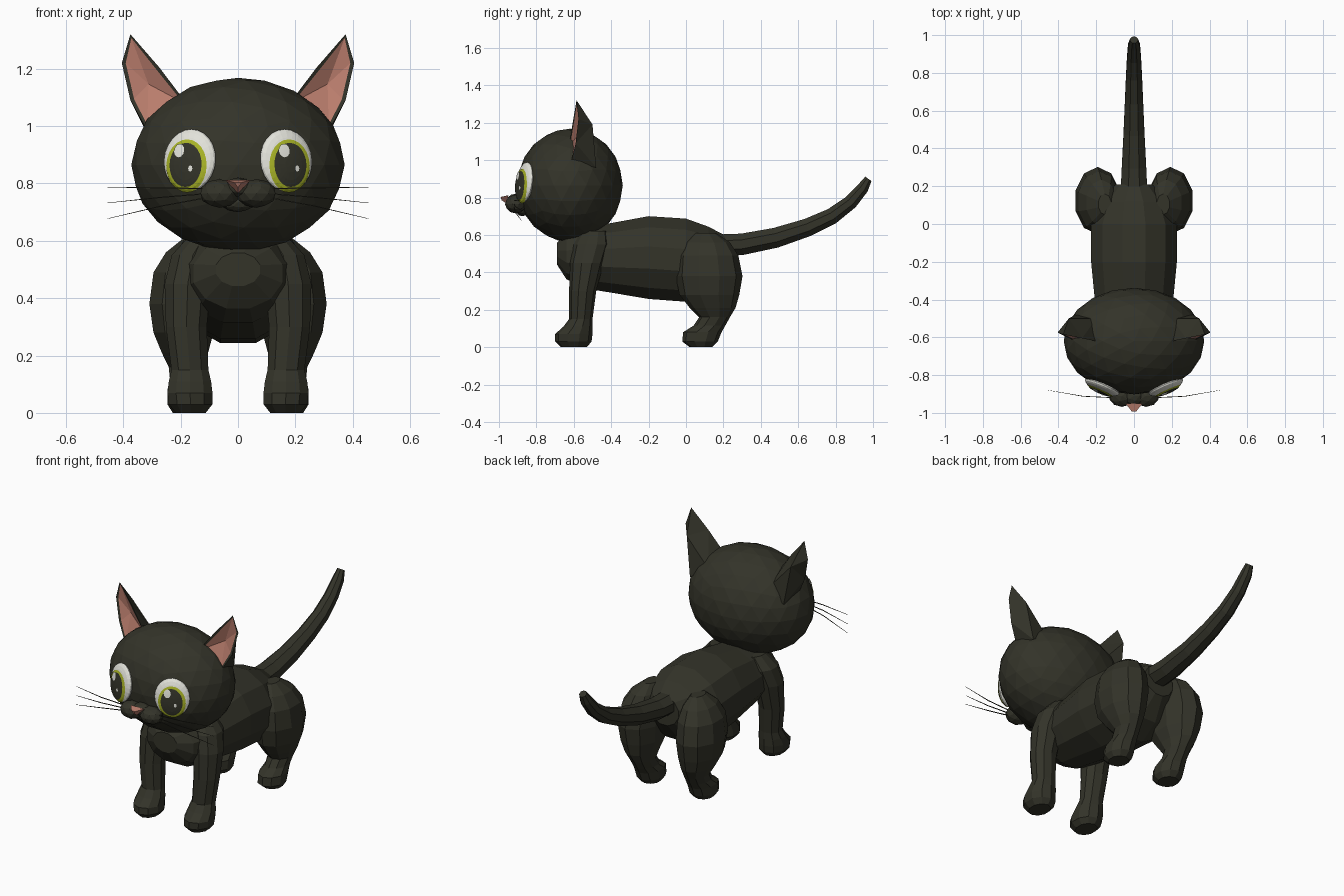
import bpy, bmesh, math
from mathutils import Vector

if "Cube" in bpy.data.objects:
    bpy.data.objects.remove(bpy.data.objects["Cube"])


def material(name, rgb):
    m = bpy.data.materials.new(name)
    m.diffuse_color = (*rgb, 1)
    m.use_nodes = True
    m.node_tree.nodes["Principled BSDF"].inputs["Base Color"].default_value = m.diffuse_color
    return m


FUR = material("black fur", (0.033, 0.033, 0.022))
PINK = material("pink skin", (0.50, 0.21, 0.155))
GREEN = material("green iris", (0.40, 0.46, 0.02))
WHITE = material("eye white", (0.76, 0.76, 0.70))


def finish(name, bm, mats, mirror=False):
    bmesh.ops.recalc_face_normals(bm, faces=bm.faces[:])
    me = bpy.data.meshes.new(name)
    bm.to_mesh(me)
    bm.free()
    ob = bpy.data.objects.new(name, me)
    bpy.context.collection.objects.link(ob)
    for m in mats:
        me.materials.append(m)
    if mirror:
        ob.modifiers.new("mirror", 'MIRROR').use_bisect_axis[0] = False
    return ob


def loft(name, rings, mat, n=10, mirror=False):
    """Skin elliptical rings given as (centre, half axis u, half axis v)."""
    bm = bmesh.new()
    loops = []
    for c, u, v in rings:
        c, u, v = Vector(c), Vector(u), Vector(v)
        angles = [2 * math.pi * (i + 0.5) / n for i in range(n)]
        loops.append([bm.verts.new(c + u * math.cos(a) + v * math.sin(a)) for a in angles])
    for a, b in zip(loops, loops[1:]):
        for i in range(n):
            j = (i + 1) % n
            bm.faces.new((a[i], a[j], b[j], b[i]))
    bm.faces.new(loops[0])
    bm.faces.new(loops[-1])
    return finish(name, bm, [mat], mirror)


def ball(name, centre, radii, mat, detail, mirror=False):
    bm = bmesh.new()
    bmesh.ops.create_icosphere(bm, subdivisions=detail, radius=1)
    for v in bm.verts:
        v.co = Vector(centre) + Vector([a * r for a, r in zip(v.co, radii)])
    return finish(name, bm, [mat], mirror)


# Head
ball("head", (0, -0.62, 0.865), (0.372, 0.282, 0.303), FUR, 3)

# Torso: y, bottom, top, half width
torso = [(-0.69, 0.44, 0.56, 0.08), (-0.64, 0.36, 0.61, 0.16), (-0.55, 0.31, 0.65, 0.20),
         (-0.40, 0.285, 0.67, 0.215), (-0.20, 0.25, 0.708, 0.235), (0.0, 0.235, 0.695, 0.235),
         (0.12, 0.30, 0.65, 0.19), (0.21, 0.42, 0.60, 0.10)]
loft("torso", [((0, y, (b + t) / 2), (w, 0, 0), (0, 0, (t - b) / 2)) for y, b, t, w in torso],
     FUR, 12)


# Legs: z, y front, y back, x inner, x outer
def leg(name, rows):
    loft(name, [((((xi + xo) / 2), (y0 + y1) / 2, z), ((xo - xi) / 2, 0, 0), (0, (y1 - y0) / 2, 0))
                for z, y0, y1, xi, xo in rows], FUR, 10, True)


leg("front_legs", [(0.0, -0.67, -0.53, 0.11, 0.22), (0.03, -0.70, -0.505, 0.085, 0.245),
                   (0.07, -0.70, -0.50, 0.085, 0.25), (0.11, -0.655, -0.50, 0.09, 0.245),
                   (0.15, -0.625, -0.50, 0.10, 0.235), (0.30, -0.625, -0.48, 0.105, 0.255),
                   (0.45, -0.62, -0.44, 0.09, 0.26), (0.55, -0.60, -0.41, 0.08, 0.235),
                   (0.62, -0.56, -0.42, 0.06, 0.17)])
leg("hind_legs", [(0.0, 0.02, 0.14, 0.12, 0.23), (0.03, -0.02, 0.17, 0.10, 0.25),
                  (0.08, -0.015, 0.19, 0.10, 0.25), (0.115, 0.04, 0.21, 0.11, 0.24),
                  (0.16, 0.07, 0.235, 0.11, 0.245), (0.21, 0.02, 0.265, 0.10, 0.27),
                  (0.28, -0.035, 0.285, 0.08, 0.30), (0.38, -0.055, 0.302, 0.07, 0.315),
                  (0.49, -0.045, 0.28, 0.07, 0.30), (0.56, -0.01, 0.235, 0.09, 0.255),
                  (0.61, 0.05, 0.16, 0.12, 0.19)])

# Tail: y, z, half width, half height, lean of the ring in radians
tail = [(0.10, 0.54, 0.08, 0.065, 0.05), (0.30, 0.55, 0.07, 0.062, 0.1), (0.48, 0.585, 0.06, 0.058, 0.25),
        (0.65, 0.64, 0.052, 0.052, 0.35), (0.78, 0.70, 0.046, 0.047, 0.5), (0.88, 0.775, 0.04, 0.041, 0.8),
        (0.945, 0.85, 0.034, 0.034, 0.95), (0.975, 0.90, 0.022, 0.022, 0.95)]
loft("tail", [((0, y, z), (w, 0, 0), (0, -h * math.sin(a), h * math.cos(a)))
              for y, z, w, h, a in tail], FUR, 8)

# Ears: folded wedge with an inset pink front
bm = bmesh.new()
front = [(0.375, -0.585, 1.32), (0.405, -0.575, 1.22), (0.375, -0.59, 1.09), (0.32, -0.615, 0.99),
         (0.18, -0.625, 1.08), (0.275, -0.605, 1.205)]
back = [(0.345, -0.50, 1.19), (0.31, -0.48, 0.96), (0.20, -0.50, 1.03)]
f = [bm.verts.new(p) for p in front]
b = [bm.verts.new(p) for p in back]
inner = bm.faces.new(f)
for face in [(f[0], f[1], b[0]), (f[1], f[2], b[0]), (f[2], b[1], b[0]), (f[2], f[3], b[1]),
             (f[3], f[4], b[2], b[1]), (f[4], f[5], b[2]), (f[5], b[0], b[2]), (f[5], f[0], b[0]),
             (b[0], b[1], b[2])]:
    bm.faces.new(face)
bmesh.ops.recalc_face_normals(bm, faces=bm.faces[:])
bmesh.ops.inset_region(bm, faces=[inner], thickness=0.013, depth=-0.004)
inner.material_index = 1
hub = bmesh.ops.poke(bm, faces=[inner])
for v in hub["verts"]:
    v.co.y += 0.03
for face in hub["faces"]:
    face.material_index = 1
finish("ears", bm, [FUR, PINK], True)


# Eyes: a flattened ball with curved discs laid over it
EW, EH, ED = 0.098, 0.11, 0.03


def eye_basis(s):
    a = math.radians(23)
    n = Vector((s * math.sin(a), -math.cos(a), 0.13)).normalized()
    u = Vector((math.cos(a), s * math.sin(a), 0))
    v = u.cross(n)
    return Vector((s * 0.168, -0.862, 0.88)), u, v if v.z > 0 else -v, n


def eye_disc(name, s, cu, cv, ru, rv, lift, mat, n=24):
    c, u, v, w = eye_basis(s)

    def point(r, a):
        x, y = cu + ru * r * math.cos(a), cv + rv * r * math.sin(a)
        d = ED * math.sqrt(max(0.0, 1 - (x / EW) ** 2 - (y / EH) ** 2)) + lift
        return bm.verts.new(c + u * x + v * y + w * d)

    bm = bmesh.new()
    mid = point(0, 0)
    rings = [[point(r, 2 * math.pi * i / n) for i in range(n)] for r in (0.35, 0.7, 0.9, 1.0)]
    for i in range(n):
        j = (i + 1) % n
        bm.faces.new((mid, rings[0][i], rings[0][j]))
        for p, q in zip(rings, rings[1:]):
            bm.faces.new((p[i], q[i], q[j], p[j]))
    ob = finish(name, bm, [mat])
    if sum((p.normal.dot(w) for p in ob.data.polygons)) < 0:
        ob.data.flip_normals()


for s, side in ((-1, "right"), (1, "left")):
    c, u, v, w = eye_basis(s)
    bm = bmesh.new()
    bmesh.ops.create_uvsphere(bm, u_segments=24, v_segments=12, radius=1)
    for p in bm.verts:
        p.co = c + u * p.co.x * EW + v * p.co.y * EH + w * p.co.z * ED
    finish(side + "_eyeball", bm, [WHITE])
    eye_disc(side + "_iris", s, s * 0.003, -0.021, 0.077, 0.092, 0.003, GREEN)
    eye_disc(side + "_pupil", s, s * 0.003, -0.019, 0.061, 0.077, 0.006, FUR)
    eye_disc(side + "_large_glint", s, s * 0.003 - 0.024, 0.03, 0.02, 0.024, 0.009, WHITE, 12)
    eye_disc(side + "_small_glint", s, s * 0.003 + 0.022, -0.033, 0.008, 0.011, 0.009, WHITE, 8)

# Muzzle, chin and nose
ball("muzzle", (0.064, -0.91, 0.765), (0.07, 0.058, 0.05), FUR, 2, True)
ball("nose_bridge", (0, -0.91, 0.785), (0.055, 0.05, 0.035), FUR, 2)
ball("chin", (0, -0.875, 0.735), (0.06, 0.035, 0.035), FUR, 2)
bm = bmesh.new()
p = [bm.verts.new(q) for q in [(-0.045, -0.95, 0.812), (0.045, -0.95, 0.812), (0, -0.955, 0.765),
                               (-0.012, -0.992, 0.803), (0.012, -0.992, 0.803), (0, -0.985, 0.785)]]
for face in [(0, 1, 4, 3), (1, 2, 5, 4), (2, 0, 3, 5), (3, 4, 5), (0, 2, 1)]:
    bm.faces.new([p[i] for i in face])
finish("nose", bm, [PINK])

# Whiskers
for i, (z0, z1) in enumerate([(0.782, 0.787), (0.765, 0.732), (0.752, 0.677)]):
    mid = (0.27, -0.912, z0 + (z1 - z0) * 0.42)
    loft("whiskers_%d" % (i + 1),
         [(c, (0, r, 0), (0, 0, r)) for c, r in (((0.10, -0.92, z0), 0.003), (mid, 0.0025),
                                                ((0.455, -0.88, z1), 0.001))], FUR, 4, True)
